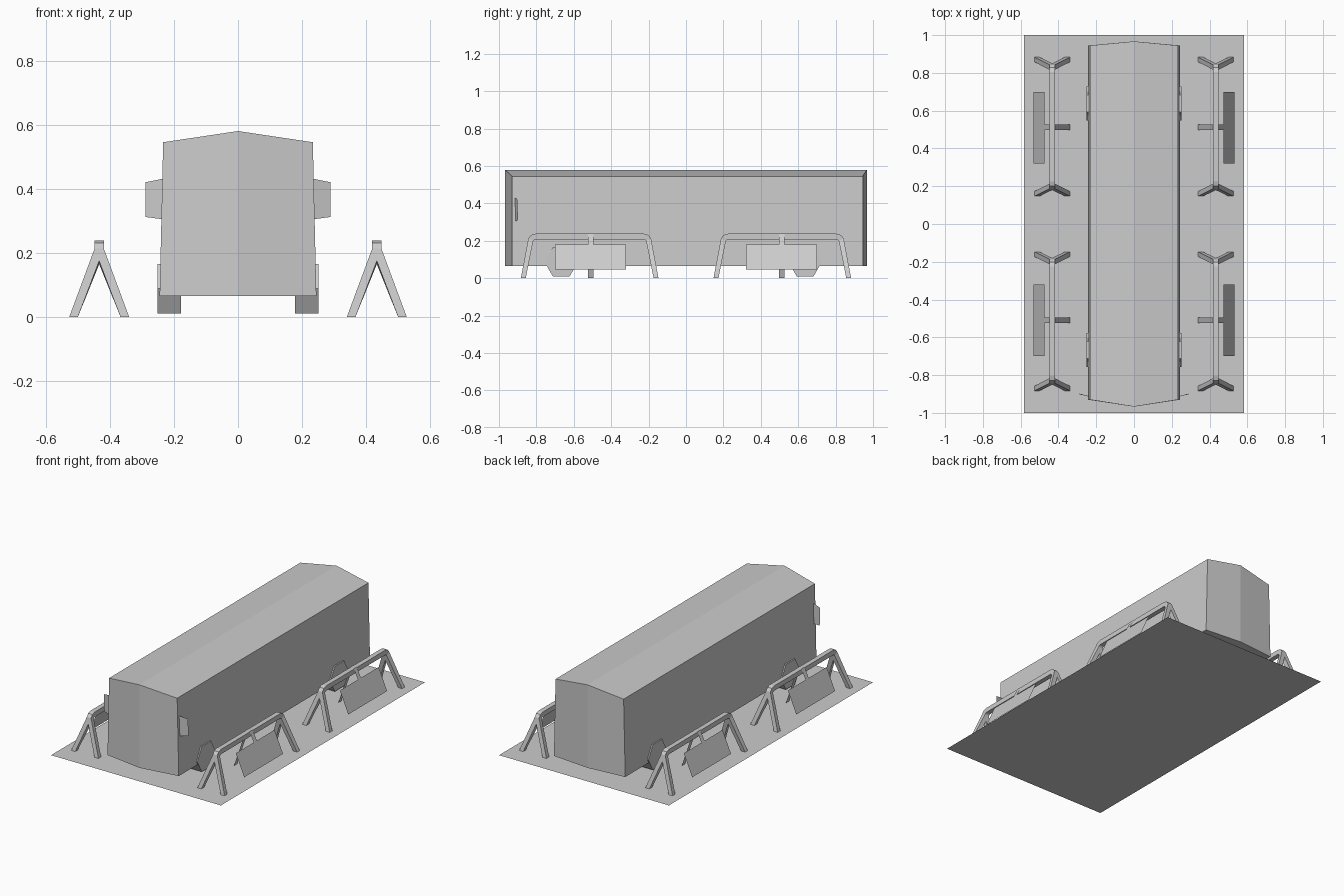
import bpy, bmesh
from math import pi, cos, sin

if "Cube" in bpy.data.objects:
    bpy.data.objects.remove(bpy.data.objects["Cube"])


def make(name, verts, faces):
    me = bpy.data.meshes.new(name)
    bm = bmesh.new()
    vs = [bm.verts.new(v) for v in verts]
    for f in faces:
        bm.faces.new([vs[i] for i in f])
    bmesh.ops.recalc_face_normals(bm, faces=bm.faces)
    bm.to_mesh(me)
    bm.free()
    ob = bpy.data.objects.new(name, me)
    bpy.context.collection.objects.link(ob)
    return ob


def loft(name, rings, caps=True):
    """Bridge closed rings of points into a tube."""
    n = len(rings[0])
    faces = [(k * n + i, k * n + (i + 1) % n, (k + 1) * n + (i + 1) % n, (k + 1) * n + i)
             for k in range(len(rings) - 1) for i in range(n)]
    if caps:
        faces += [tuple(range(n)), tuple(range((len(rings) - 1) * n, len(rings) * n))]
    return make(name, [p for r in rings for p in r], faces)


def sheet(name, profile, y0, y1):
    """Thin strip: an xz profile stretched along y."""
    verts = [(x, y, z) for x, z in profile for y in (y0, y1)]
    return make(name, verts, [(2 * i, 2 * i + 1, 2 * i + 3, 2 * i + 2)
                              for i in range(len(profile) - 1)])


# Ground slab
make("base_plate", [(-.583, -1, 0), (.583, -1, 0), (.583, 1, 0), (-.583, 1, 0)], [(0, 1, 2, 3)])

# Bus body: pointed ends, slightly tapering sides, ridged roof
def outline(w, z, zc):
    return [(-w, -.93, z), (0, -.967, zc), (w, -.93, z), (w, .945, z), (0, .967, zc), (-w, .945, z)]

low, top = outline(.2445, .065, .065), outline(.2335, .545, .58)
body = loft("bus_body", [low, top], caps=False)
bm = bmesh.new()
bm.from_mesh(body.data)
bm.verts.ensure_lookup_table()
for q in ((0, 1, 4, 5), (1, 2, 3, 4), (6, 7, 10, 11), (7, 8, 9, 10)):
    bm.faces.new([bm.verts[i] for i in q])
bmesh.ops.recalc_face_normals(bm, faces=bm.faces)
bm.to_mesh(body.data)
bm.free()

for s in (-1, 1):
    # Hexagonal wheels
    for end, y in (("front", -.667), ("rear", .637)):
        loft(end + "_wheel", [[(s * x, y + .09 * cos(i * pi / 3), .088 + .09 * sin(i * pi / 3))
                               for i in range(6)] for x in (.1775, .2505)])
    # Side mirrors
    make("side_mirror", [(s * .236, -.912, .305), (s * .289, -.898, .312),
                         (s * .289, -.902, .42), (s * .236, -.914, .431)], [(0, 1, 2, 3)])

    # Barriers beside the bus
    for yc in (-.515, .515):
        cx = .433

        def ring(dx, w, a, b):
            # rectangular ring between outer point a and inner point b, both (y, z)
            return [(s * (cx + dx + u), yc + p[0], p[1])
                    for u, p in ((-w, a), (w, a), (w, b), (-w, b))]

        # Top bar
        loft("barrier_bar", [ring(0, .015, (-.29, .238), (-.285, .208)),
                             ring(0, .015, (.29, .238), (.285, .208))])
        # Splayed legs with bent knees
        for e in (-1, 1):
            for dx in (-.08, .08):
                loft("barrier_leg", [ring(dx, .0135, (e * .368, 0), (e * .342, 0)),
                                     ring(0, .0145, (e * .328, .213), (e * .302, .2)),
                                     ring(0, .015, (e * .314, .231), (e * .296, .206)),
                                     ring(0, .015, (e * .29, .238), (e * .285, .208))])
        # Centre prop folded over the bar, holding the sign
        ym = yc + (.006 if yc < 0 else -.003)
        sheet("centre_prop", [(s * x, z) for x, z in
                              ((.34, 0), (.417, .228), (.419, .24), (.447, .24), (.452, .228), (.476, .178))],
              ym - .015, ym + .015)
        sheet("sign_board", [(s * .475, .18), (s * .533, .047)],
              *((-.7, -.32) if yc < 0 else (.32, .7)))
